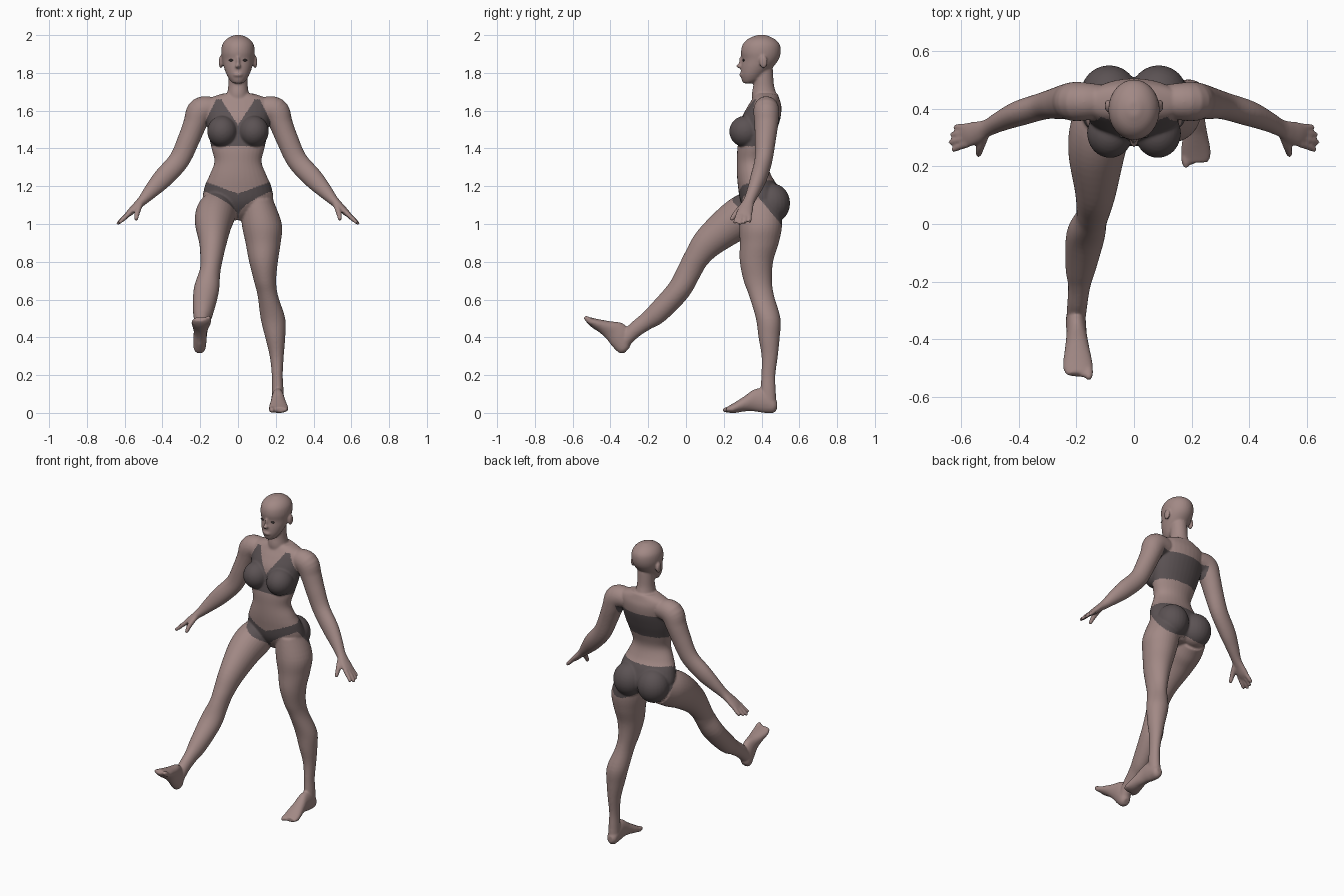
import bpy, bmesh, math
from mathutils import Vector, Matrix

X, Y, Z = Vector((1, 0, 0)), Vector((0, 1, 0)), Vector((0, 0, 1))


def material(name, rgb):
    m = bpy.data.materials.new(name)
    m.diffuse_color = (*rgb, 1)
    return m


skin = material("skin", (0.36, 0.25, 0.235))
cloth = material("dark cloth", (0.105, 0.085, 0.088))
eye_dark = material("eye dark", (0.05, 0.04, 0.04))


def spline(pts, n=5):
    """Catmull-Rom samples through tuples of any length."""
    p = [pts[0]] + list(pts) + [pts[-1]]
    out = []
    for i in range(1, len(p) - 2):
        for k in range(n):
            t = k / n
            out.append([0.5 * (2 * b + (c - a) * t + (2 * a - 5 * b + 4 * c - d) * t * t
                               + (3 * b - a - 3 * c + d) * t ** 3)
                        for a, b, c, d in zip(*p[i - 1:i + 3])])
    out.append(list(pts[-1]))
    return out


def loft(bm, pts, side=X, along=None, seg=32):
    """Closed tube: pts are (x, y, z, radius along side, radius across)."""
    s = spline(pts)
    cs = [Vector(q[:3]) for q in s]
    rings = []
    for i, q in enumerate(s):
        t = along or (cs[min(i + 1, len(s) - 1)] - cs[max(i - 1, 0)])
        t = t.normalized()
        u = (side - t * side.dot(t)).normalized()
        v = t.cross(u)
        rings.append([bm.verts.new(cs[i] + u * q[3] * math.cos(a) + v * q[4] * math.sin(a))
                      for a in (2 * math.pi * k / seg for k in range(seg))])
    for a, b in zip(rings, rings[1:]):
        for k in range(seg):
            j = (k + 1) % seg
            bm.faces.new((a[k], a[j], b[j], b[k]))
    bm.faces.new(rings[0][::-1])
    bm.faces.new(rings[-1])


def blob(bm, c, r):
    bmesh.ops.create_uvsphere(bm, u_segments=24, v_segments=16, radius=1,
                              matrix=Matrix.Translation(c) @ Matrix.Diagonal((*r, 1)))


def stack(bm, rows):
    """Upright loft from rows of (z, half width, front y, back y)."""
    loft(bm, [(0, (f + b) / 2, z, w, (b - f) / 2) for z, w, f, b in rows], X, Z)


bm = bmesh.new()

# torso
stack(bm, [(1.02, .05, .36, .44), (1.06, .13, .32, .49), (1.12, .185, .288, .51),
           (1.20, .176, .275, .485), (1.26, .15, .27, .45), (1.33, .125, .27, .43),
           (1.40, .14, .272, .445), (1.48, .157, .285, .475), (1.56, .167, .295, .50),
           (1.62, .172, .325, .505), (1.66, .16, .35, .495), (1.69, .085, .365, .485)])
# neck
stack(bm, [(1.60, .07, .36, .49), (1.67, .062, .35, .483), (1.70, .056, .35, .475),
           (1.74, .051, .357, .465), (1.82, .05, .36, .46)])
# head
stack(bm, [(1.745, .026, .305, .35), (1.76, .042, .296, .39), (1.79, .06, .29, .42),
           (1.83, .075, .291, .46), (1.87, .084, .296, .49), (1.91, .089, .291, .501),
           (1.95, .083, .30, .496), (1.98, .06, .328, .468), (2.0, .02, .375, .425)])
# nose and lips
blob(bm, (0, .287, 1.836), (.015, .021, .012))
blob(bm, (0, .292, 1.858), (.009, .013, .03))
blob(bm, (0, .291, 1.79), (.025, .009, .010))

# paired bust, buttocks and ears
for s in (-1, 1):
    blob(bm, (s * .083, .315, 1.49), (.08, .086, .083))
    blob(bm, (s * .086, .455, 1.11), (.098, .096, .105))
    blob(bm, (s * .091, .41, 1.858), (.011, .022, .034))

# arms, hands and fingers
arm = [(.12, .425, 1.61, .06, .06), (.195, .425, 1.60, .068, .072), (.228, .425, 1.53, .063, .062),
       (.26, .42, 1.45, .056, .058), (.312, .41, 1.338, .047, .055), (.395, .385, 1.245, .044, .053),
       (.455, .36, 1.18, .036, .041), (.505, .335, 1.125, .030, .027), (.54, .32, 1.092, .037, .021),
       (.57, .311, 1.063, .042, .018), (.59, .305, 1.045, .038, .013)]
for s in (-1, 1):
    loft(bm, [(s * q[0], *q[1:]) for q in arm], Y)
    for k in (-1.5, -.5, .5, 1.5):
        e = abs(k + .3)
        loft(bm, [(s * .575, .307 + .019 * k, 1.058, .013, .013),
                  (s * (.612 - .004 * e), .302 + .023 * k, 1.027, .012, .012),
                  (s * (.641 - .010 * e), .296 + .027 * k, .997 + .008 * e, .009, .009)], Y, seg=16)
    loft(bm, [(s * .515, .315, 1.11, .016, .016), (s * .533, .268, 1.062, .015, .015),
              (s * .54, .238, 1.02, .010, .010)], Y, seg=16)

# standing leg
loft(bm, [(.10, .40, 1.13, .085, .10), (.126, .396, 1.0, .106, .113), (.133, .388, .9, .093, .103),
          (.135, .373, .8, .076, .088), (.143, .38, .7, .059, .075), (.158, .40, .62, .054, .066),
          (.185, .435, .5, .065, .065), (.197, .44, .4, .053, .056), (.205, .443, .3, .037, .043),
          (.208, .436, .2, .029, .037), (.21, .435, .12, .031, .04), (.21, .44, .05, .032, .038),
          (.21, .44, .02, .025, .03)], X, Z)
# raised leg
loft(bm, [(-.10, .41, 1.085, .09, .10), (-.118, .33, 1.055, .104, .113), (-.13, .245, 1.005, .098, .105),
          (-.133, .121, .905, .073, .084), (-.14, .055, .82, .060, .067), (-.148, .017, .75, .055, .064),
          (-.168, -.04, .648, .067, .062), (-.185, -.15, .53, .053, .057), (-.19, -.212, .483, .039, .046),
          (-.196, -.272, .438, .035, .041), (-.20, -.312, .395, .034, .036),
          (-.20, -.33, .36, .03, .03)], X)


def foot(bm, origin, fwd, inner, lean):
    """Foot along fwd; rows are (distance, half width, sole height, top height)."""
    fwd = fwd.normalized()
    up = X.cross(fwd) if X.cross(fwd).z > 0 else fwd.cross(X)

    def at(d, h, w=0):
        return Vector(origin) + fwd * d + up * h + X * (w + lean * d)
    rows = [(0, .018, .02, .06), (.02, .032, 0, .085), (.07, .035, 0, .125), (.12, .035, .008, .125),
            (.17, .042, .008, .09), (.22, .051, 0, .058), (.25, .05, 0, .04), (.268, .04, .004, .03)]
    loft(bm, [(*at(d, (a + b) / 2), w, (b - a) / 2) for d, w, a, b in rows], X, fwd)
    for i in range(5):
        w, r = inner * (.036 - .0195 * i), .016 - .0015 * i
        loft(bm, [(*at(.235, .02, w), r, r), (*at(.262 - .007 * i, .017, w), r, r),
                  (*at(.286 - .011 * i, .015, w), r * .6, r * .6)], X, fwd, 16)


foot(bm, (.208, .482, 0), Vector((0, -1, 0)), -1, .03)
foot(bm, (-.204, -.338, .303), Vector((0, -.73, .68)), 1, .04)

# fuse the parts into one smooth body
bmesh.ops.recalc_face_normals(bm, faces=bm.faces)
raw = bpy.data.meshes.new("raw_body")
bm.to_mesh(raw)
bm.free()
body = bpy.data.objects.new("body", raw)
bpy.context.collection.objects.link(body)
rm = body.modifiers.new("fuse", 'REMESH')
rm.mode = 'VOXEL'
rm.voxel_size = 0.0058
sm = body.modifiers.new("soften", 'SMOOTH')
sm.factor, sm.iterations = 0.5, 6
dg = bpy.context.evaluated_depsgraph_get()
mesh = bpy.data.meshes.new_from_object(body.evaluated_get(dg))
body.modifiers.clear()
body.data = mesh
mesh.materials.clear()
mesh.materials.append(skin)
mesh.materials.append(cloth)


def in_top(x, y, z):
    """Cropped top: V neck with straps in front, straight band behind."""
    if x > .172 or z < 1.41:
        return False
    if y > .42:
        return z < 1.57
    if x < .085:
        return z < 1.525 + x * 1.5
    return z < min(1.66, 1.66 - (x - .115) * 2)


def in_briefs(x, y, z):
    """Briefs: shallow V waist, high leg line dropping under the seat."""
    if x > .215:
        return False
    top = 1.16 + .37 * x if y < .38 else 1.23
    low = 1.03 + .34 * math.sqrt(x)
    if y > .36:
        low = min(low, 1.17 - (y - .36) * 1.2)
    return low < z < top


for p in mesh.polygons:
    c = p.center
    p.use_smooth = True
    p.material_index = int(in_top(abs(c.x), c.y, c.z) or in_briefs(abs(c.x), c.y, c.z))

# eyes
for s, name in ((-1, "right_eye"), (1, "left_eye")):
    em = bmesh.new()
    blob(em, (s * .036, .305, 1.867), (.014, .006, .006))
    me = bpy.data.meshes.new(name)
    em.to_mesh(me)
    em.free()
    me.materials.append(eye_dark)
    for p in me.polygons:
        p.use_smooth = True
    bpy.context.collection.objects.link(bpy.data.objects.new(name, me))
